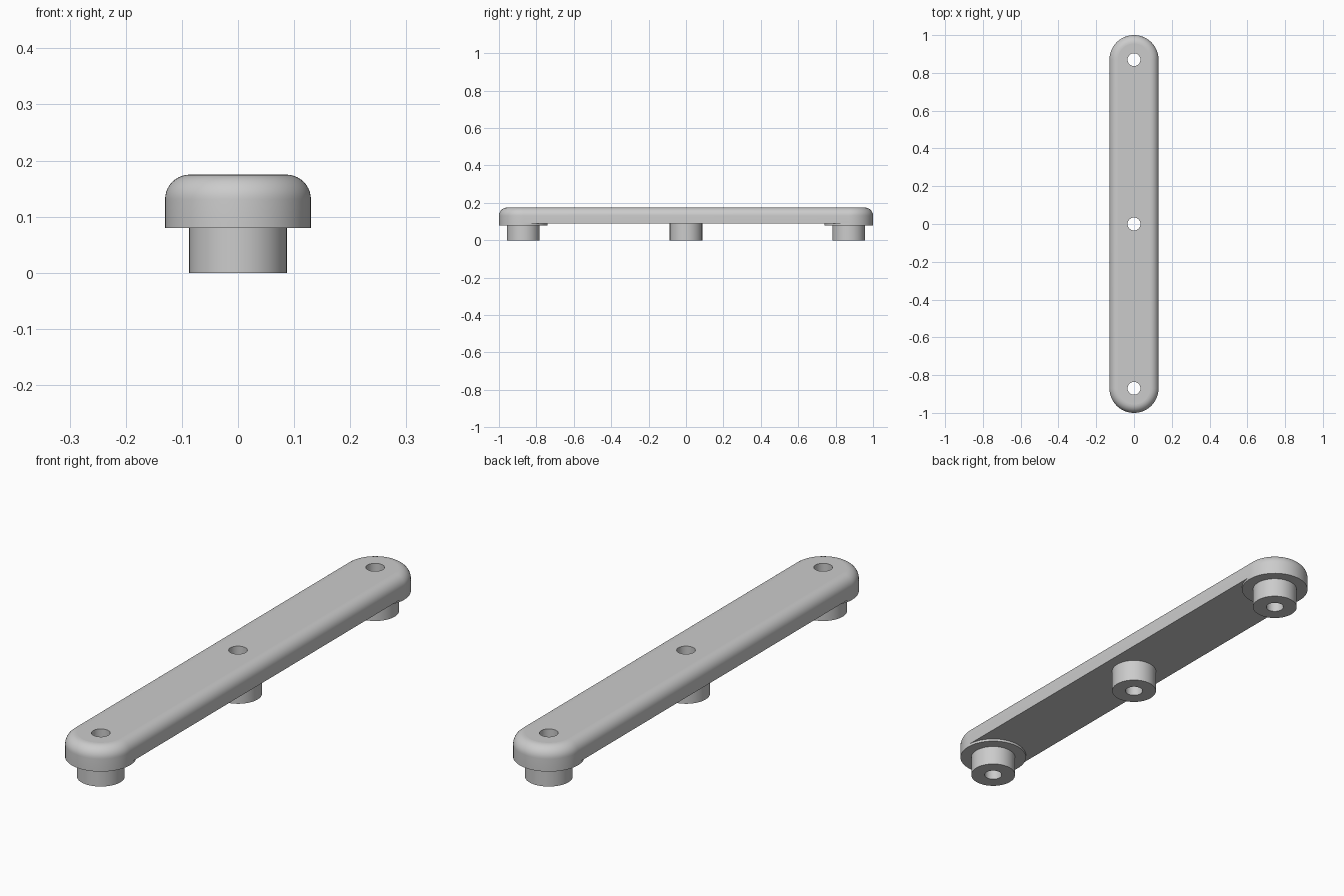
import bpy, bmesh
from math import sin, cos, pi, radians

if "Cube" in bpy.data.objects:
    bpy.data.objects.remove(bpy.data.objects["Cube"])

SEGS = 64
HALF_W, REACH = 0.13, 0.87          # bar half width, end-post centre
TOP, BAR_Z, PAD_Z = 0.175, 0.09, 0.08
ROUND, POST_R, HOLE_R = 0.044, 0.087, 0.034

grey = bpy.data.materials.new("light_grey")
grey.use_nodes = True
grey.diffuse_color = (0.6, 0.6, 0.6, 1)
grey.node_tree.nodes["Principled BSDF"].inputs["Base Color"].default_value = (0.6, 0.6, 0.6, 1)


def make_object(name, bm):
    bmesh.ops.recalc_face_normals(bm, faces=bm.faces)
    mesh = bpy.data.meshes.new(name)
    bm.to_mesh(mesh)
    bm.free()
    mesh.materials.append(grey)
    obj = bpy.data.objects.new(name, mesh)
    bpy.context.collection.objects.link(obj)
    return obj


def smooth(obj):
    bpy.ops.object.select_all(action="DESELECT")
    obj.select_set(True)
    bpy.context.view_layer.objects.active = obj
    bpy.ops.object.shade_smooth_by_angle(angle=radians(30))
    for p in obj.data.polygons:
        if abs(p.normal.z) > 0.999:
            p.use_smooth = False


def loft(bm, rings):
    """Skin closed rings of points; returns the vertex rings."""
    loops = [[bm.verts.new(p) for p in ring] for ring in rings]
    for a, b in zip(loops, loops[1:]):
        for i in range(len(a)):
            j = (i + 1) % len(a)
            bm.faces.new((a[i], a[j], b[j], b[i]))
    return loops


def circle(r, z, y=0):
    return [(r * cos(2 * pi * i / SEGS), y + r * sin(2 * pi * i / SEGS), z) for i in range(SEGS)]


def stadium(r, z):
    half = SEGS // 2
    return [(r * cos(pi * i / half + s), (REACH if s == 0 else -REACH) + r * sin(pi * i / half + s), z)
            for s in (0, pi) for i in range(half + 1)]


def collar(name, y, radius, low, high):
    """Hollow round boss: bore, lower rim and outer wall."""
    bm = bmesh.new()
    loft(bm, [circle(HOLE_R, high, y), circle(HOLE_R, low, y),
              circle(radius, low, y), circle(radius, high, y)])
    # Orientation is set explicitly because the top is open
    obj = make_object(name, bm)
    rim = next(p for p in obj.data.polygons if abs(p.normal.z) > 0.9)
    if rim.normal.z > 0:
        obj.data.flip_normals()
    smooth(obj)


# Bar with rounded upper edge
bm = bmesh.new()
steps = 10
rings = [stadium(HALF_W, BAR_Z)]
for k in range(steps + 1):
    a = pi / 2 * k / steps
    rings.append(stadium(HALF_W - ROUND * (1 - cos(a)), TOP - ROUND * (1 - sin(a))))
loops = loft(bm, rings)
bm.faces.new(loops[0])
bm.faces.new(loops[-1])
bar = make_object("bar", bm)

# Screw holes through the bar
bm = bmesh.new()
for y in (-REACH, 0, REACH):
    ends = loft(bm, [circle(HOLE_R, 0, y), circle(HOLE_R, 0.3, y)])
    for end in ends:
        bm.faces.new(end)
cutter = make_object("hole_cutter", bm)
cutter.hide_render = True
mod = bar.modifiers.new("holes", "BOOLEAN")
mod.operation, mod.solver, mod.object = "DIFFERENCE", "EXACT", cutter
bpy.context.view_layer.objects.active = bar
bpy.ops.object.modifier_apply(modifier=mod.name)
bpy.data.objects.remove(cutter)
smooth(bar)

# Raised end pads and the three posts below
for label, y in (("front", -REACH), ("back", REACH)):
    collar(label + "_pad", y, HALF_W, PAD_Z, BAR_Z)
    collar(label + "_post", y, POST_R, 0, PAD_Z)
collar("middle_post", 0, POST_R, 0, BAR_Z)
